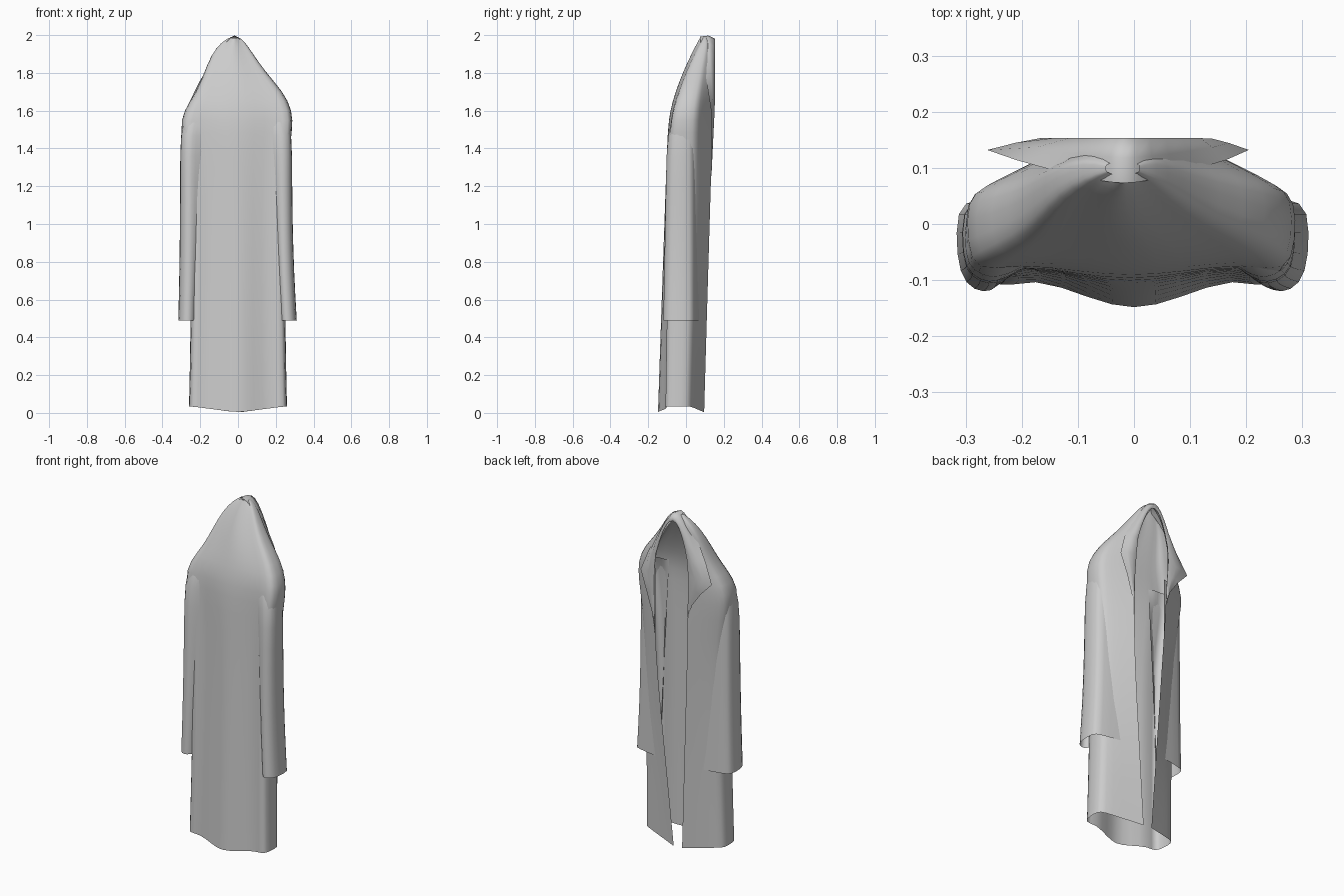
import bpy
import math

cube = bpy.data.objects.get("Cube")
if cube:
    bpy.data.objects.remove(cube)

cloth = bpy.data.materials.new("grey cloth")
cloth.use_nodes = True
grey = (0.6, 0.6, 0.6, 1)
cloth.diffuse_color = grey
cloth.node_tree.nodes["Principled BSDF"].inputs["Base Color"].default_value = grey

CROWN = 1.955    # height of the opening's top


def loft(name, rows, smooth=True):
    """Skin a list of equal-length point rows into one open sheet."""
    count = len(rows[0])
    faces = []
    for row in range(len(rows) - 1):
        for column in range(count - 1):
            corner = row * count + column
            faces.append((corner, corner + 1, corner + count + 1, corner + count))
    mesh = bpy.data.meshes.new(name)
    mesh.from_pydata([point for row in rows for point in row], [], faces)
    mesh.materials.append(cloth)
    mesh.polygons.foreach_set("use_smooth", [True] * len(faces))
    sheet = bpy.data.objects.new(name, mesh)
    bpy.context.collection.objects.link(sheet)
    if smooth:
        folds = sheet.modifiers.new("soft folds", "SUBSURF")
        folds.levels = folds.render_levels = 1
        folds.boundary_smooth = "PRESERVE_CORNERS"


def mix(start, end, amount):
    return start + (end - start) * amount


def opening(side, z):
    """Edge of the front opening: an arch on top, almost closed at the hem."""
    arch = 0.11 * math.sqrt(min(1, max(0, CROWN - z) * 4))
    straight = 0.01 + 0.09 * z if side > 0 else 0.04 + 0.05 * z
    lean = -0.02 * max(0, 2 * z - 3)
    return side * min(arch, straight) + lean


# Coat body: every level is an open loop with a gap on the +y side
def body_row(z, right, left):
    rise = max(0, 2 * z - 3)          # zero at the shoulders, one at the crown
    front = min(0.095 + 0.03 * z, 0.145) - max(0, z - CROWN)
    if rise:
        back = -0.1 + 0.18 * rise ** 1.6
        side_back = mix(-0.08, back + 0.02, min(1, 3 * rise))
    else:
        back = -0.157 + 0.038 * z
        side_back = -0.1 + 0.015 * z
    groove = 0.025 * max(0, 1 - 4 * rise)
    middle = (left - right) / 2
    half = (left + right) / 2

    def flank(side):
        gap = opening(side, z)
        edge = middle + side * half

        def across(amount):
            return mix(middle, edge, amount)

        def deep(amount):
            return mix(front, side_back, amount)

        return [(gap, front),
                (mix(gap, edge, 0.5), deep(0.2)),
                (across(0.9), deep(0.35)),
                (edge, deep(0.45)),
                (edge, deep(0.8)),
                (across(0.95), side_back - groove),
                (across(0.7), side_back + groove / 3),
                (across(0.3), mix(side_back, back, 0.6))]

    loop = flank(1) + [(middle, back)] + flank(-1)[::-1]
    # the hem dips at the middle of the back and along the opening
    dip = 0.033 if z < 0.1 else 0
    return [(x, y, z - dip * max(0, 1 - 4 * abs(x))) for x, y in loop]


# height, reach to the right (-x), reach to the left (+x)
outline = [
    (0.035, 0.26, 0.26), (0.5, 0.25, 0.25), (1, 0.25, 0.25), (1.3, 0.27, 0.26),
    (1.5, 0.31, 0.29), (1.6, 0.29, 0.29), (1.7, 0.22, 0.24), (1.8, 0.18, 0.15),
    (1.9, 0.14, 0.08), (1.96, 0.09, 0.04), (1.985, 0.05, 0.01),
]
loft("coat_body", [body_row(*level) for level in outline])


# Sleeves: sheets wrapping out from the body, blended in front, open at the cuff
def sleeve(name, side, reach, cuff_flare):
    def sleeve_row(z, out, back, inner):
        section = [(0.15, 0.07), (out - 0.03, 0.045), (out, 0.03), (out, -0.06),
                   (out - 0.015, back + 0.015), (out - 0.05, back),
                   (out - 0.075, back + 0.01), (inner, -0.07)]
        return [(side * x, y, z) for x, y in section]

    rows = []
    for step in range(5):
        up = step / 4
        rows.append(sleeve_row(0.49 + up, reach + cuff_flare * (1 - up) ** 3,
                               mix(-0.124, -0.105, up), mix(0.22, 0.165, up)))
    # the top tucks into the shoulder
    rows.append(sleeve_row(1.6, reach - 0.03, -0.06, 0.16))
    loft(name, rows)


sleeve("left_sleeve", 1, reach=0.287, cuff_flare=0.025)
sleeve("right_sleeve", -1, reach=0.307, cuff_flare=0.01)


# Collar: a band rolled over the crown, widening into a pointed lapel each side
def lapel_rows(side, width, tip, length):
    """Rows from the crown down past the tip to the end of the lapel."""
    def lapel_row(drop):
        inner_z = CROWN - drop
        inner_x = opening(side, inner_z)
        inner_y = 0.148 - 0.045 * max(0, drop - 0.3)
        if drop <= tip:
            spread = drop / tip
            outer_y = mix(0.073, 0.132, spread)
            outer_z = inner_z + mix(0.037, -0.03, spread)
        else:
            spread = ((length - drop) / (length - tip)) ** 1.5
            outer_y = mix(inner_y, 0.132, spread)
            outer_z = inner_z - 0.03 * spread
        outer_x = inner_x + side * width * spread
        roll_z = mix(inner_z, outer_z, 0.7)
        return [(inner_x, inner_y, inner_z),
                (mix(inner_x, outer_x, 0.35), inner_y + 0.005, roll_z),
                (mix(inner_x, outer_x, 0.65), mix(inner_y, outer_y, 0.45) + 0.004,
                 mix(roll_z, outer_z, 0.6) + 0.01),
                (outer_x, outer_y, outer_z)]

    above = [lapel_row(tip * (step / 6) ** 2) for step in range(7)]
    below = [lapel_row(mix(tip, length, step / 3)) for step in range(1, 4)]
    return above + below


left_half = lapel_rows(1, width=0.1, tip=0.32, length=0.7)
right_half = lapel_rows(-1, width=0.145, tip=0.29, length=0.55)
loft("collar", left_half[:0:-1] + right_half, smooth=False)
